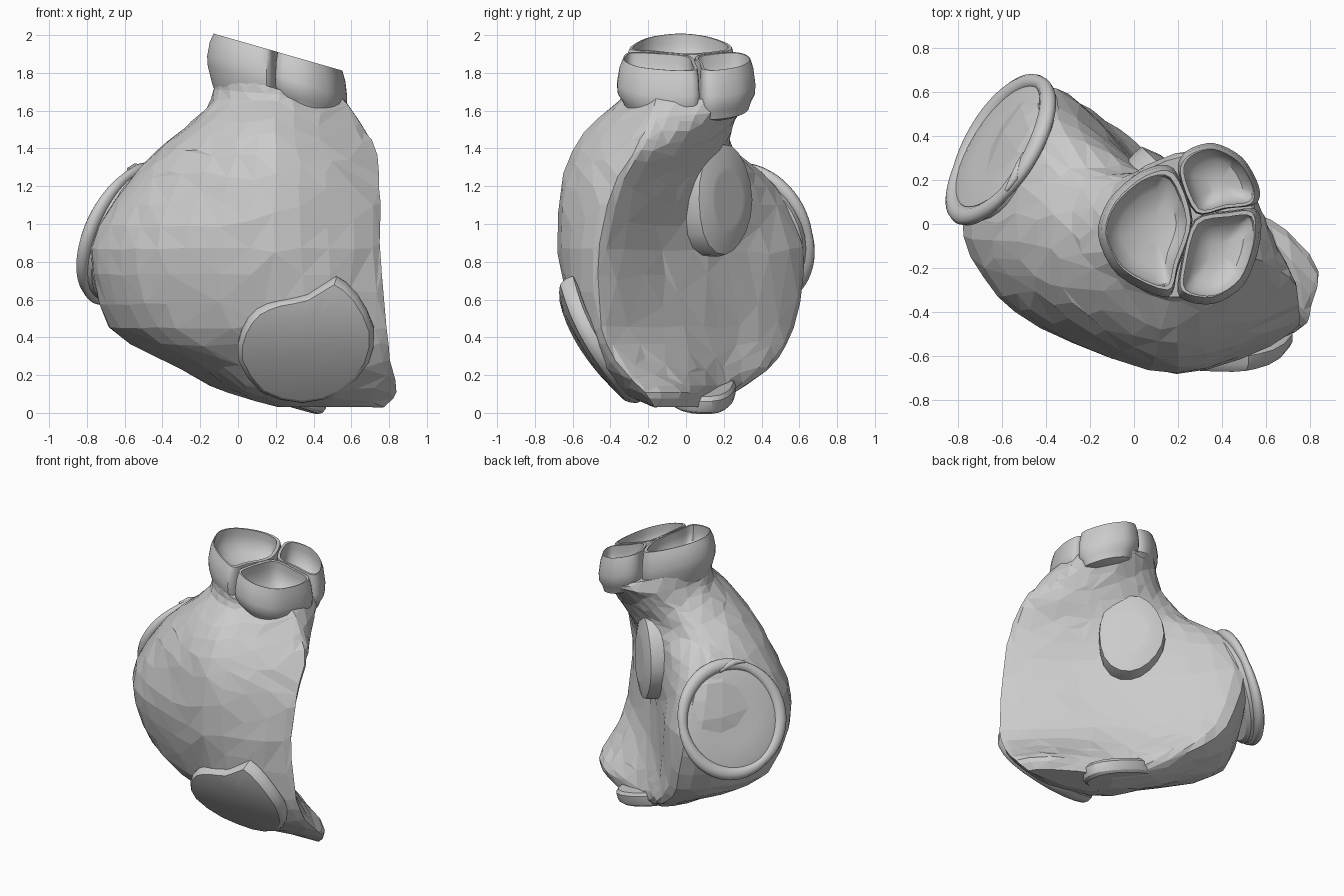
import bpy, bmesh, math, random
from mathutils import Vector, Matrix

if "Cube" in bpy.data.objects:
    bpy.data.objects.remove(bpy.data.objects["Cube"])
random.seed(4)


def hermite(p0, p1, t0, t1, u):
    a, b = 2*u**3 - 3*u*u + 1, u**3 - 2*u*u + u
    return p0*a + t0*b + p1*(1 - a) + t1*(u**3 - u*u)


def smooth(pts, n, closed=True, sharp=()):
    """Spline through pts with n samples per span; sharp indices get short tangents."""
    pts, m, out = [Vector(p) for p in pts], len(pts), []
    at = (lambda i: pts[i % m]) if closed else (lambda i: pts[min(max(i, 0), m - 1)])
    tan = lambda i: (at(i + 1) - at(i - 1)) * (0.15 if i % m in sharp else 0.45)
    for i in range(m if closed else m - 1):
        out += [hermite(at(i), at(i + 1), tan(i), tan(i + 1), k/n) for k in range(n)]
    return out if closed else out + [pts[-1]]


def finish(bm, name, angle=None):
    bmesh.ops.recalc_face_normals(bm, faces=bm.faces)
    me = bpy.data.meshes.new(name)
    bm.to_mesh(me)
    bm.free()
    ob = bpy.data.objects.new(name, me)
    bpy.context.collection.objects.link(ob)
    if angle:
        bpy.ops.object.select_all(action='DESELECT')
        ob.select_set(True)
        bpy.context.view_layer.objects.active = ob
        bpy.ops.object.shade_smooth_by_angle(angle=math.radians(angle))
    return ob


def loft(rings, name, closed=False, angle=None):
    bm = bmesh.new()
    vs = [[bm.verts.new(p) for p in r] for r in rings]
    n = len(vs[0])
    pairs = list(zip(vs, vs[1:])) + ([(vs[-1], vs[0])] if closed else [])
    for a, b in pairs:
        for i in range(n):
            j = (i + 1) % n
            bm.faces.new((a[i], a[j], b[j], b[i]))
    if not closed:
        bm.faces.new(vs[0])
        bm.faces.new(vs[-1])
    return finish(bm, name, angle)


def frame(center, normal, up=(0, 0, 1)):
    n = Vector(normal).normalized()
    x = Vector(up).cross(n).normalized()
    m = Matrix((x, n.cross(x), n)).transposed().to_4x4()
    m.translation = center
    return m


def pad(name, outline, thick, place, bevel=0.8):
    """Slab with rounded rim; place maps (u, v, depth) to space."""
    c = sum((Vector(p) for p in outline), Vector((0, 0))) / len(outline)
    rings = []
    for s, d in ((0.5, 0), (bevel, 0), (0.97, 0.15), (1, 0.4), (1, 0.8), (0.92, 1), (0.5, 1)):
        rings.append([place(*(c + (Vector(p) - c)*s), -d*thick) for p in outline])
    return loft(rings, name, angle=25)


def ellipse(a, b, n=20, wob=0.04):
    return [(a*math.cos(t)*(1 + wob*math.cos(3*t)), b*math.sin(t)*(1 + wob*math.sin(2*t)))
            for t in (2*math.pi*i/n for i in range(n))]


# Chamber body: z, then left, front-left, front, rim, septum, septum-back, back
sections = [
    (.03, [(.22, 0), (.3, -.12), (.5, -.17), (.77, -.17), (.7, -.08), (.5, .05), (.3, .12)]),
    (.11, [(-.06, .1), (.1, -.22), (.45, -.34), (.84, -.22), (.68, -.02), (.32, .15), (.05, .26)]),
    (.24, [(-.32, .12), (-.08, -.28), (.4, -.47), (.815, -.35), (.55, -.05), (.18, .2), (-.12, .44)]),
    (.45, [(-.68, .1), (-.43, -.33), (.25, -.59), (.785, -.45), (.43, -.1), (.08, .22), (-.32, .57)]),
    (.87, [(-.775, .04), (-.54, -.4), (.2, -.68), (.755, -.46), (.36, -.1), (.03, .25), (-.43, .63)]),
    (1.2, [(-.6, 0), (-.42, -.37), (.2, -.66), (.75, -.38), (.42, -.04), (.06, .23), (-.42, .48)]),
    (1.39, [(-.43, -.02), (-.28, -.35), (.2, -.6), (.73, -.27), (.52, .02), (.16, .2), (-.28, .24)]),
    (1.54, [(-.25, -.02), (-.14, -.31), (.2, -.49), (.64, -.2), (.56, .09), (.28, .25), (-.09, .2)]),
    (1.66, [(-.14, -.03), (-.04, -.25), (.22, -.35), (.55, -.16), (.53, .17), (.34, .34), (.0, .23)]),
]
flat = [[(x, y, z) for x, y in pts] for z, pts in sections]
# Slanted neck end just below the cup floors
flat.append([(.21 + (x - .21)*.96, y*.95, 1.775 - .288*x) for x, y in sections[-1][1]])
columns = [smooth(c, 3, closed=False) for c in zip(*flat)]
rings = [smooth(r, 5, sharp=(3,)) for r in zip(*columns)]
for r in rings[3:-3]:
    for p in r:
        p += Vector(random.uniform(-.005, .005) for _ in range(3))
body = loft(rings, "chamber_body")
body.modifiers.new("triangles", 'TRIANGULATE')
dec = body.modifiers.new("facets", 'DECIMATE')
dec.ratio = 0.5

# Three outlet valve cups, open at a slanted top plane
cups = {
    "left": [(.18, .25), (.04, .24), (-.11, .11), (-.16, -.05), (-.07, -.23), (.15, -.33), (.2, -.2), (.265, .02)],
    "back": [(.28, .05), (.2, .24), (.24, .33), (.36, .365), (.49, .3), (.565, .17), (.55, .09), (.42, .07)],
    "front": [(.275, .02), (.21, -.2), (.21, -.33), (.36, -.36), (.5, -.27), (.57, -.08), (.56, .06), (.44, .06)],
}
profile = [(.5, .36), (.8, .33), (.93, .27), (1, .18), (1.01, .13), (.97, .05), (.91, 0),
           (.85, 0), (.86, .05), (.82, .11), (.6, .16), (.25, .18)]
hub = Vector((.27, .03))
for key, pts in cups.items():
    ring = smooth(pts, 4)
    c = sum(ring, Vector((0, 0))) / len(ring)
    k = 1 if key == "left" else .8
    rings = []
    for s, d in profile:
        # pull towards the hub so shared walls stay put while outer walls bulge
        row = [(c + (p - c)*s).lerp(p, .0) + (hub - c)*(1 - s)*(.6 if s > .89 else .1) for p in ring]
        rings.append([(p.x, p.y, 1.971 - .288*p.x - d*(k if d > .18 else 1)) for p in row])
    loft(rings, "outlet_cup_" + key, angle=40)

# Inlet valve: flat disc with a flat rolled rim in three leaflets
valve = frame((-.603, .34, .948), (-.79, .48, .37))
pad("inlet_valve_disc", ellipse(.35, .37, 32, 0), .1, lambda u, v, d: valve @ Vector((u, v, d + .025)))
rim = []
for i in range(72):
    t = 2*math.pi*i/72
    r = .026 + .012*abs(math.cos(1.5*t))
    out = Vector((math.cos(t), math.sin(t)*1.04, 0))
    rim.append([valve @ (out*(.348 + r*1.2*math.cos(q)) + Vector((0, 0, r*math.sin(q) + .003)))
                for q in (2*math.pi*j/10 for j in range(10))])
loft(rim, "inlet_valve_rim", closed=True, angle=50)

# Small fold where two leaflets meet
fold = []
for u, v, r in ((-.04, .33, .015), (.02, .355, .024), (.08, .37, .022), (.15, .36, .008)):
    fold.append([valve @ Vector((u, v + r*math.cos(q), .02 + r*math.sin(q)))
                 for q in (2*math.pi*j/8 for j in range(8))])
loft(fold, "inlet_valve_fold", angle=50)

# Front pad follows the curve of the lower front wall
front = [(0, .27), (.02, .42), (.1, .53), (.22, .58), (.37, .61), (.52, .7), (.63, .61),
         (.72, .43), (.69, .25), (.55, .1), (.34, .04), (.12, .1)]
pad("front_pad", smooth(front, 2, sharp=(5,)), .1,
    lambda x, z, d: Vector((x, -.25 - 1.2*z + .83*z*z + .14*max(0, x - .4) - d*.85, z - d*.3)), .93)

# Septum pad on the back right wall
sep = frame((.22, .225, 1.13), (.66, .75, .02))
pad("septum_pad", ellipse(.22, .3), .18, lambda u, v, d: sep @ Vector((u, v, d)), .6)

# Pad under the base
low = frame((.17, .08, .075), (-.3, -.05, -1), (0, 1, 0))
pad("base_pad", ellipse(.31, .18), .1, lambda u, v, d: low @ Vector((u, v, d + .005)), .9)
